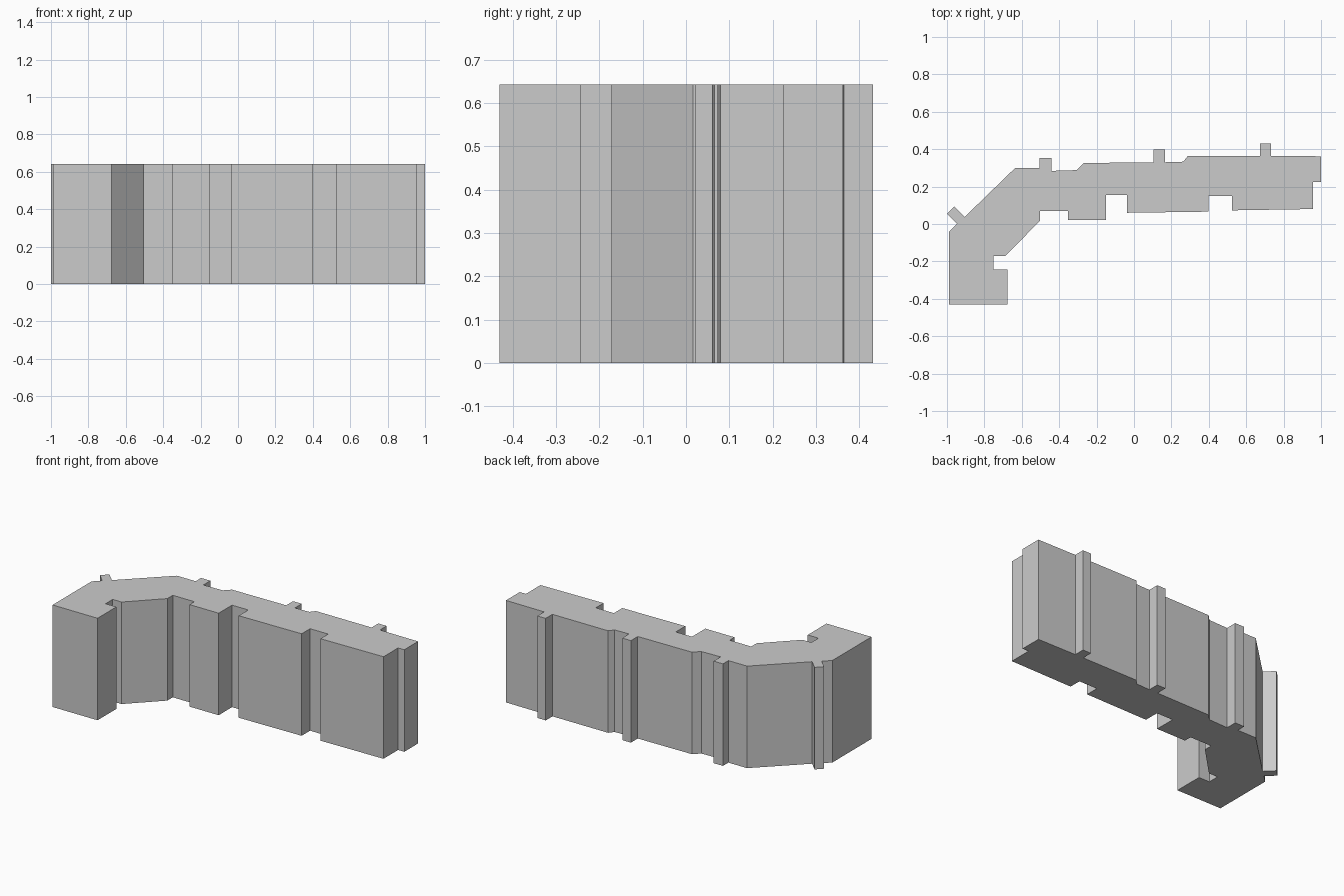
import bpy
import bmesh
from mathutils import Vector

HEIGHT = 0.642

cube = bpy.data.objects.get("Cube")
if cube:
    bpy.data.objects.remove(cube, do_unlink=True)


def buttress(first_foot, second_foot, direction, reach):
    """Outline points of a pier whose tip is flat and square to its direction."""
    out = Vector(direction).normalized()
    feet = [Vector(first_foot), Vector(second_foot)]
    tips = [foot + out * (reach - foot.dot(out)) for foot in feet]
    return [feet[0], tips[0], tips[1], feet[1]]


def recess(left, right, left_front, right_front, back):
    """Outline points of a square bay cut into the front."""
    return [(left, left_front), (left, back), (right, back), (right, right_front)]


def extrude_footprint(name, outline, height, material):
    """Raise a closed outline into a flat-topped solid."""
    bm = bmesh.new()
    base = bm.faces.new([bm.verts.new((p[0], p[1], 0)) for p in outline])
    raised = bmesh.ops.extrude_face_region(bm, geom=[base], use_keep_orig=True)
    top = [v for v in raised["geom"] if isinstance(v, bmesh.types.BMVert)]
    bmesh.ops.translate(bm, vec=(0, 0, height), verts=top)
    bmesh.ops.recalc_face_normals(bm, faces=bm.faces)
    mesh = bpy.data.meshes.new(name)
    bm.to_mesh(mesh)
    bm.free()
    mesh.materials.append(material)
    obj = bpy.data.objects.new(name, mesh)
    bpy.context.collection.objects.link(obj)
    return obj


# Plain grey for the whole block
grey = bpy.data.materials.new("plain_grey")
grey.use_nodes = True
colour = (0.6, 0.6, 0.6, 1)
grey.diffuse_color = colour
grey.node_tree.nodes["Principled BSDF"].inputs["Base Color"].default_value = colour

# End wing with its small inner notch, then the slanted inner wall
outline = [(-0.99, -0.43), (-0.677, -0.43), (-0.677, -0.243), (-0.752, -0.243),
           (-0.752, -0.172), (-0.69, -0.172), (-0.503, 0.016), (-0.503, 0.07)]

# Front of the long wing, with its projecting bay and two recesses
outline += [(-0.353, 0.07), (-0.353, 0.022)]
outline += recess(-0.15, -0.037, 0.022, 0.06, 0.155)
outline += recess(0.397, 0.523, 0.066, 0.073, 0.15)

# Far end with a stepped corner
outline += [(0.957, 0.08), (0.957, 0.225), (1, 0.225), (1, 0.362)]

# Back of the long wing, stepping in twice between three buttresses
outline += buttress((0.733, 0.364), (0.675, 0.364), (0, 1), 0.431)
outline += [(0.288, 0.364), (0.263, 0.333)]
outline += buttress((0.165, 0.33), (0.105, 0.33), (0, 1), 0.398)
outline += [(-0.27, 0.326), (-0.308, 0.288)]
outline += buttress((-0.44, 0.284), (-0.505, 0.3), (0, 1), 0.354)

# Slanted outer wall with its diagonal buttress
outline += [(-0.635, 0.3)]
outline += buttress((-0.905, 0.038), (-0.946, 0.001), (-1, 1), 0.745)
outline += [(-0.99, -0.042)]

extrude_footprint("building_block", outline, HEIGHT, grey)
